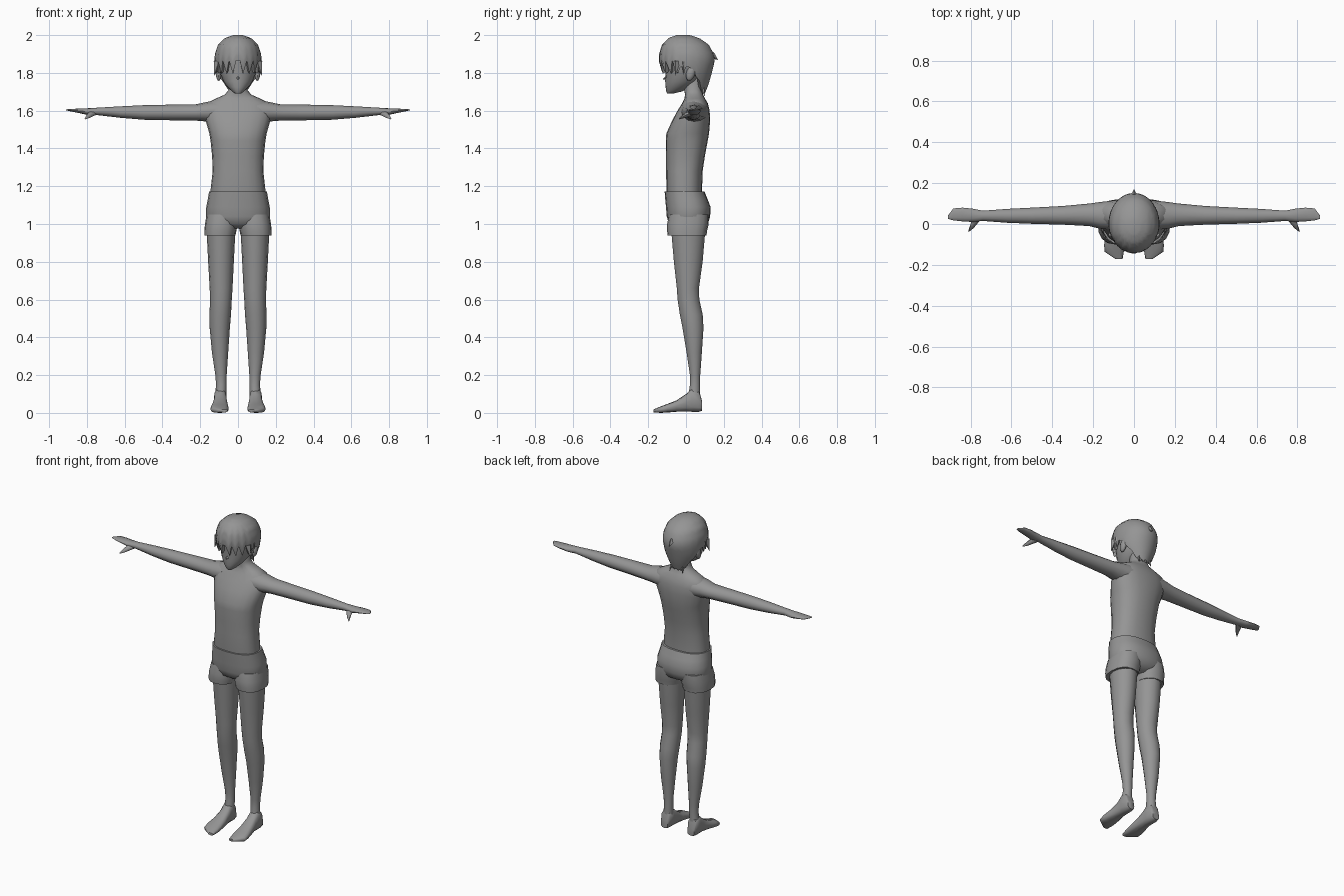
import bpy, bmesh, math
from mathutils import Vector

grey = bpy.data.materials.new("plain grey")
grey.diffuse_color = (0.3, 0.3, 0.3, 1)


def finish(name, bm, mirror=False, angle=50):
    bmesh.ops.recalc_face_normals(bm, faces=bm.faces)
    me = bpy.data.meshes.new(name)
    bm.to_mesh(me)
    bm.free()
    me.materials.append(grey)
    ob = bpy.data.objects.new(name, me)
    bpy.context.collection.objects.link(ob)
    bpy.ops.object.select_all(action='DESELECT')
    ob.select_set(True)
    bpy.context.view_layer.objects.active = ob
    bpy.ops.object.shade_smooth_by_angle(angle=math.radians(angle))
    if mirror:
        m = ob.modifiers.new("mirror", 'MIRROR')
        m.use_mirror_merge = False
    return ob


def spow(v, p):
    return math.copysign(abs(v) ** p, v)


def loft(name, axis, rows, n=16, power=1.0, mirror=False, angle=50):
    """Rows are (position on axis, u min, u max, v min, v max)."""
    bm = bmesh.new()
    rings = []
    for t, u0, u1, v0, v1 in rows:
        ring = []
        for i in range(n):
            a = 2 * math.pi * i / n
            u = (u0 + u1) / 2 + (u1 - u0) / 2 * spow(math.cos(a), power)
            v = (v0 + v1) / 2 + (v1 - v0) / 2 * spow(math.sin(a), power)
            co = {'z': (u, v, t), 'x': (t, u, v), 'y': (u, t, v)}[axis]
            ring.append(bm.verts.new(co))
        rings.append(ring)
    for a, b in zip(rings, rings[1:]):
        for i in range(n):
            j = (i + 1) % n
            bm.faces.new((a[i], a[j], b[j], b[i]))
    bm.faces.new(rings[0])
    bm.faces.new(rings[-1])
    return finish(name, bm, mirror, angle)


def sym(rows):
    return [(z, -w, w, f, b) for z, w, f, b in rows]


def spike(name, base, tip, r, mirror=False):
    bm = bmesh.new()
    base, tip = Vector(base), Vector(tip)
    q = (tip - base).to_track_quat('Z', 'Y')
    ring = [bm.verts.new(base + q @ Vector((r * math.cos(k * math.pi / 2),
            r * math.sin(k * math.pi / 2), 0))) for k in range(4)]
    top = bm.verts.new(tip)
    for k in range(4):
        bm.faces.new((ring[k], ring[(k + 1) % 4], top))
    bm.faces.new(ring)
    finish(name, bm, mirror, 30)


# Torso with sloping shoulders and neck
loft("torso", 'z', sym([
    (1.12, .142, -.098, .085), (1.18, .145, -.104, .085), (1.28, .134, -.105, .088),
    (1.36, .137, -.106, .1), (1.44, .145, -.107, .115), (1.48, .152, -.104, .122),
    (1.55, .172, -.072, .128), (1.6, .178, -.045, .125), (1.64, .165, -.02, .115),
    (1.665, .115, -.008, .1), (1.685, .07, -.005, .09), (1.71, .05, -.01, .085),
    (1.78, .048, -.01, .085)]), n=20, power=.85)

# Arms, hands and thumbs
loft("arm", 'x', [
    (.10, -.03, .115, 1.53, 1.658), (.17, -.022, .107, 1.543, 1.645),
    (.22, -.01, .1, 1.547, 1.634), (.35, -.003, .088, 1.549, 1.632),
    (.5, .001, .08, 1.552, 1.629), (.62, .006, .074, 1.562, 1.623),
    (.74, .015, .065, 1.576, 1.616), (.79, .01, .075, 1.576, 1.613),
    (.84, .013, .08, 1.587, 1.611), (.885, .018, .076, 1.596, 1.609),
    (.91, .025, .042, 1.602, 1.607)], n=12, mirror=True)
loft("thumb", 'y', [
    (.035, .74, .79, 1.575, 1.605), (0, .768, .8, 1.564, 1.59),
    (-.02, .785, .807, 1.558, 1.576), (-.037, .806, .812, 1.554, 1.56)],
    n=8, mirror=True)

# Shorts: seat part and two sleeves
loft("shorts_seat", 'z', sym([
    (.975, .06, -.05, .07), (1.0, .155, -.09, .115), (1.04, .17, -.102, .128),
    (1.09, .168, -.106, .13), (1.13, .16, -.11, .115), (1.172, .153, -.113, .098)]),
    n=20, power=.85)
loft("shorts_sleeve", 'z', [
    (.938, .014, .178, -.097, .108), (.965, .008, .178, -.1, .112),
    (1.0, .003, .175, -.1, .12), (1.05, .0, .166, -.09, .12)],
    n=16, power=.85, mirror=True)

# Legs
loft("leg", 'z', [
    (.09, .062, .122, .012, .076), (.15, .061, .116, .02, .075),
    (.2, .06, .12, .02, .076), (.32, .052, .138, .002, .085),
    (.45, .043, .15, -.02, .094), (.52, .037, .151, -.034, .09),
    (.6, .033, .148, -.046, .072), (.66, .029, .15, -.05, .07),
    (.8, .022, .158, -.066, .09), (.96, .014, .166, -.08, .104)], n=14, mirror=True)

# Feet, wedge shaped with slanted toes
loft("foot", 'y', [
    (.086, .07, .118, .012, .06), (.07, .062, .126, .006, .115),
    (.03, .06, .128, .006, .13), (0, .058, .128, .008, .1),
    (-.05, .053, .137, .006, .066), (-.1, .049, .146, .002, .047),
    (-.135, .05, .145, 0, .034), (-.172, .056, .09, .003, .018)],
    n=12, power=.75, mirror=True)

# Head, nose and ears
loft("head", 'z', sym([
    (1.69, .014, -.098, -.07), (1.702, .032, -.105, -.02), (1.725, .056, -.108, .02),
    (1.755, .078, -.11, .06), (1.8, .096, -.109, .09), (1.85, .106, -.115, .11),
    (1.91, .104, -.115, .11), (1.965, .06, -.07, .06)]), n=20)
spike("nose", (0, -.1, 1.775), (0, -.123, 1.766), .014)
bm = bmesh.new()
bmesh.ops.create_uvsphere(bm, u_segments=10, v_segments=8, radius=1)
for v in bm.verts:
    v.co = Vector((.102 + .016 * v.co.x, .025 + .024 * v.co.y + .008 * v.co.z,
                   1.798 + .04 * v.co.z))
finish("ear", bm, True)

# Hair cap with a jagged fringe; rows are (z, half width, front y, back y)
HAIR = [(2.0, .025, -.05, .02), (1.985, .07, -.092, .07), (1.95, .106, -.127, .12),
        (1.9, .123, -.143, .148), (1.86, .125, -.145, .152), (1.8, .118, -.13, .137),
        (1.74, .088, -.085, .12), (1.69, .055, -.03, .1)]


def hair_at(z):
    for a, b in zip(HAIR, HAIR[1:]):
        if z >= b[0]:
            s = (a[0] - z) / (a[0] - b[0])
            return [p + (q - p) * s for p, q in zip(a[1:], b[1:])]
    return HAIR[-1][1:]


def hair_bottom(i, a):
    d = math.degrees(a)             # 0 is the front, 180 the back
    if d < 75:
        return 1.795 if i % 2 else 1.865
    if d < 100:
        return 1.83
    return max(1.69, 1.82 - (d - 100) * .0035) + (.012 if i % 2 else 0)


N, K = 40, 14
bm = bmesh.new()
cols = []
for i in range(N):
    a = 2 * math.pi * (i + .5) / N
    fold = min(a, 2 * math.pi - a)
    low = hair_bottom(min(i, N - 1 - i), fold)
    col = []
    for k in range(K + 1):
        z = 2 + (low - 2) * (k / K) ** 1.4
        w, f, b = hair_at(z)
        mid = (f + b) / 2
        col.append(bm.verts.new((w * math.sin(a), mid - (b - f) / 2 * math.cos(a), z)))
    e = col[-1].co                  # edge turned in under the hair
    col.append(bm.verts.new((e.x * .82, e.y * .82, e.z + .015)))
    cols.append(col)
for i in range(N):
    p, q = cols[i], cols[(i + 1) % N]
    for k in range(K + 1):
        bm.faces.new((p[k], q[k], q[k + 1], p[k + 1]))
bm.faces.new([c[0] for c in cols])
finish("hair", bm)

# Loose locks at the temples, crown and nape
spike("temple_lock", (.108, -.05, 1.86), (.126, -.055, 1.785), .02, True)
spike("side_lock", (.112, -.01, 1.86), (.118, -.012, 1.79), .018, True)
spike("back_tuft", (0, .135, 1.895), (0, .17, 1.868), .02)
spike("nape_lock", (.035, .085, 1.73), (.045, .1, 1.675), .014, True)
